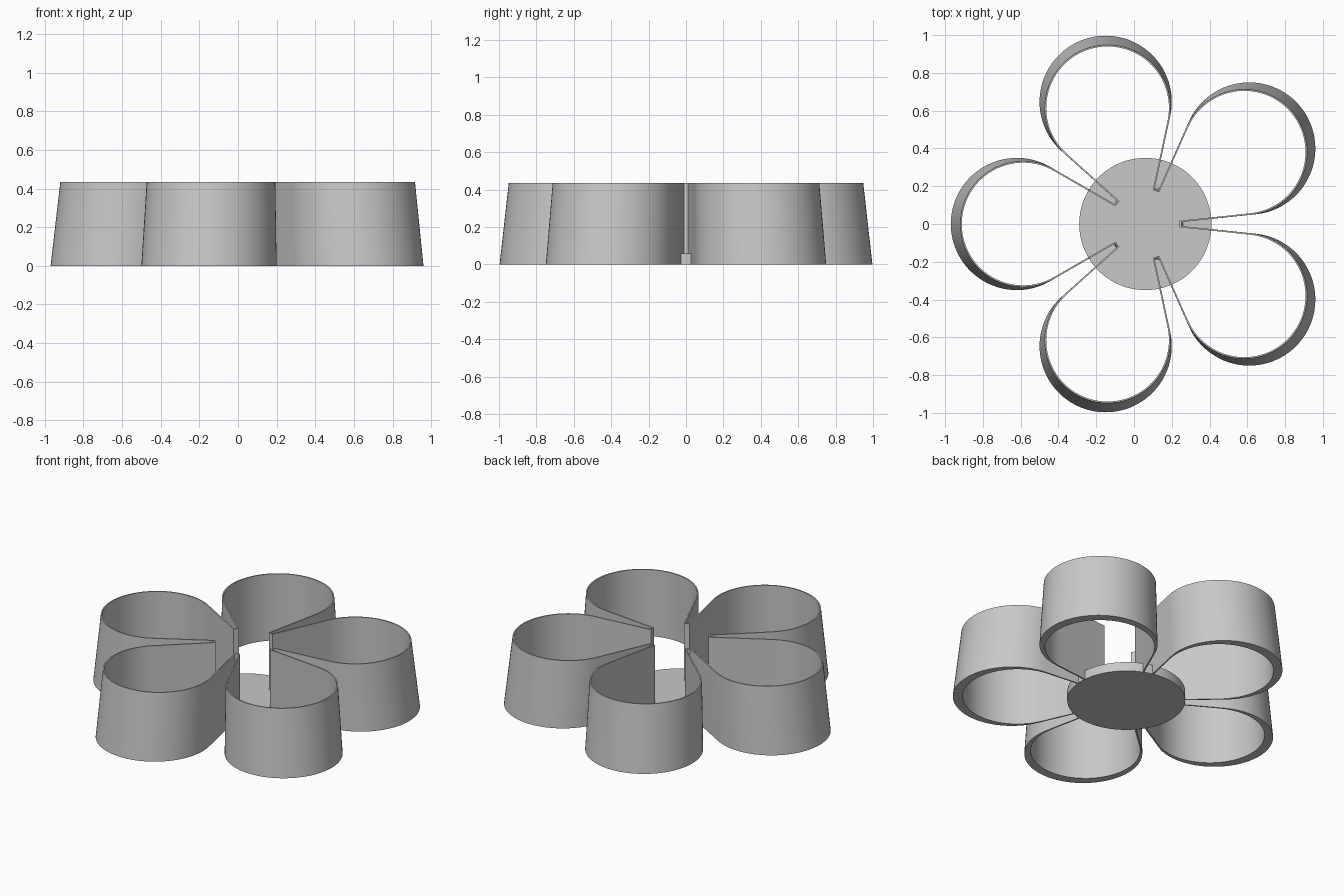
import bpy, bmesh, math
from mathutils import Vector

if "Cube" in bpy.data.objects:
    bpy.data.objects.remove(bpy.data.objects["Cube"])

CENTRE = Vector((0.06, 0.0))
HEIGHT, TAPER, WALL = 0.435, 0.951, 0.008
PETAL_DIST, PETAL_R = 0.68, 0.35
NOTCH_R, NOTCH_HALF = 0.20, 0.011
ARC_STEPS = 56

grey = bpy.data.materials.new("light grey plastic")
grey.diffuse_color = (0.58, 0.58, 0.58, 1)
grey.use_nodes = True
grey.node_tree.nodes["Principled BSDF"].inputs["Base Color"].default_value = grey.diffuse_color


def polar(r, a):
    return Vector((r * math.cos(a), r * math.sin(a)))


def rotate(p, a):
    c, s = math.cos(a), math.sin(a)
    return Vector((c * p.x - s * p.y, s * p.x + c * p.y))


def flower_outline():
    """Five round petals joined by narrow notches, counter-clockwise."""
    half = math.radians(36)
    # start of the straight leg, beside the notch
    leg = polar(NOTCH_R, -half) + polar(NOTCH_HALF, math.pi / 2 - half)
    hub = Vector((PETAL_DIST, 0))
    d = leg - hub
    # angle at which the leg touches the petal arc
    touch = abs(math.atan2(d.y, d.x) + math.acos(PETAL_R / d.length))
    petal = [leg]
    for i in range(ARC_STEPS + 1):
        petal.append(hub + polar(PETAL_R, -touch + 2 * touch * i / ARC_STEPS))
    petal.append(Vector((leg.x, -leg.y)))
    return [rotate(p, half * (2 * k + 1)) for k in range(5) for p in petal]


def inset(points, dist):
    """Mitred inward offset of a counter-clockwise loop."""
    out = []
    for i, p in enumerate(points):
        a = (p - points[i - 1]).normalized()
        b = (points[(i + 1) % len(points)] - p).normalized()
        na, nb = Vector((-a.y, a.x)), Vector((-b.y, b.x))
        out.append(p + (na + nb) * (dist / (1 + na.dot(nb))))
    return out


def finish(bm, name):
    bmesh.ops.recalc_face_normals(bm, faces=bm.faces)
    mesh = bpy.data.meshes.new(name)
    bm.to_mesh(mesh)
    bm.free()
    mesh.materials.append(grey)
    obj = bpy.data.objects.new(name, mesh)
    bpy.context.collection.objects.link(obj)
    bpy.ops.object.select_all(action='DESELECT')
    obj.select_set(True)
    bpy.context.view_layer.objects.active = obj
    bpy.ops.object.shade_smooth_by_angle(angle=math.radians(30))
    return obj


# Petal wall: leaning outside, upright inside, thin at the top rim
base = flower_outline()
top = [p * TAPER for p in base]
inner = inset(top, WALL)
bm = bmesh.new()
rings = []
for loop, z in ((base, 0), (top, HEIGHT), (inner, HEIGHT), (inner, 0)):
    rings.append([bm.verts.new((*(p + CENTRE), z)) for p in loop])
for k in range(4):
    r, s = rings[k], rings[(k + 1) % 4]
    for i in range(len(r)):
        bm.faces.new((r[i - 1], r[i], s[i], s[i - 1]))
finish(bm, "petal_wall")

# Round floor plate in the middle
bm = bmesh.new()
bmesh.ops.create_cone(bm, cap_ends=True, segments=96, radius1=0.35,
                      radius2=0.35, depth=0.06)
bmesh.ops.translate(bm, verts=bm.verts, vec=(CENTRE.x, CENTRE.y, 0.03))
finish(bm, "centre_disc")
